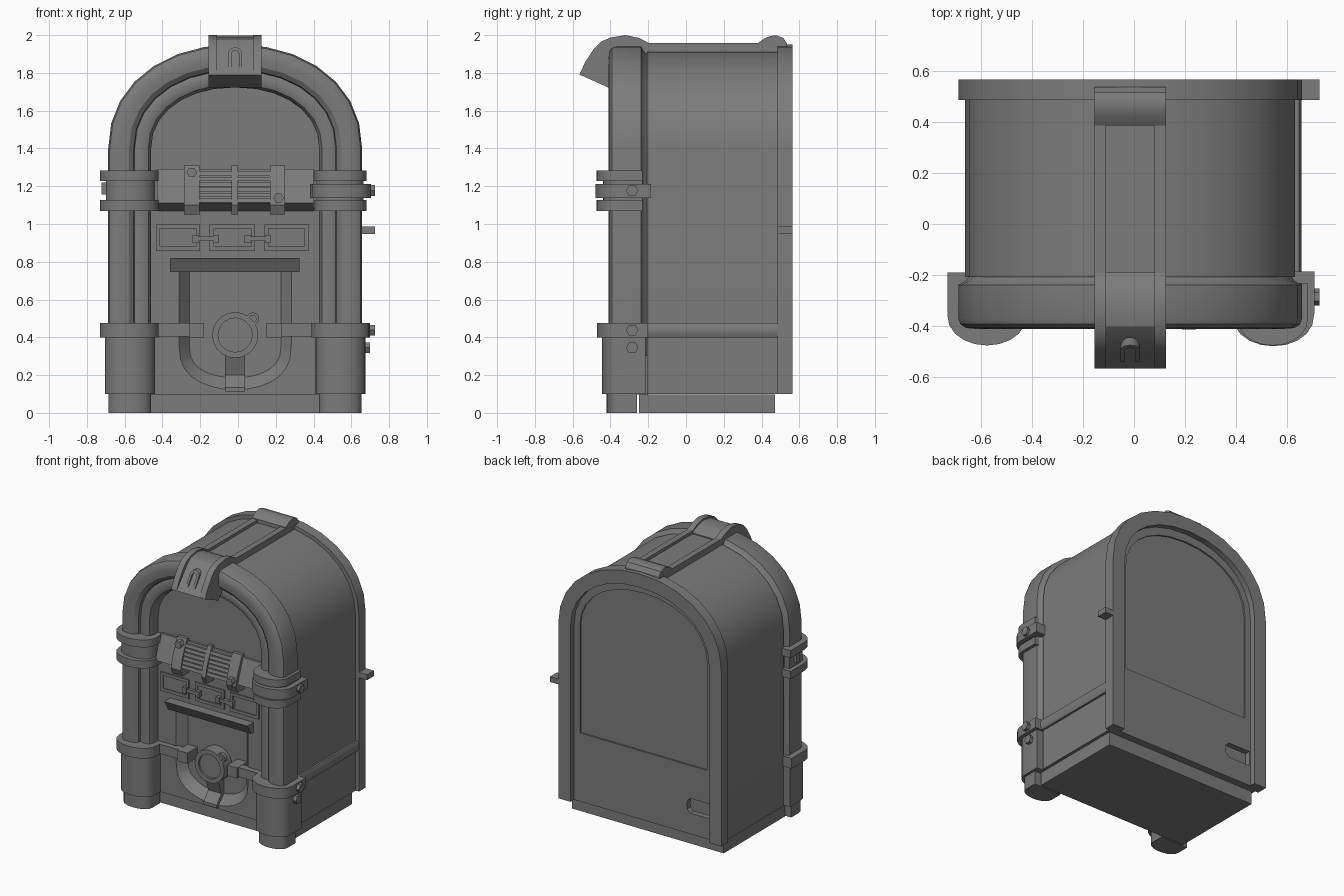
import bpy, bmesh, math

if "Cube" in bpy.data.objects:
    bpy.data.objects.remove(bpy.data.objects["Cube"])

CX = -0.015          # cabinet centre line
SPRING = 1.4         # height where the arch starts

grey = bpy.data.materials.new("cabinet_grey")
grey.diffuse_color = (0.2, 0.2, 0.2, 1)
grey.use_nodes = True
grey.node_tree.nodes["Principled BSDF"].inputs["Base Color"].default_value = grey.diffuse_color


def loft(name, rings):
    """Skin a row of equal-length closed cross sections."""
    bm = bmesh.new()
    vs = [[bm.verts.new(p) for p in r] for r in rings]
    n = len(rings[0])
    for a, b in zip(vs, vs[1:]):
        for i in range(n):
            bm.faces.new((a[i], a[(i + 1) % n], b[(i + 1) % n], b[i]))
    bm.faces.new(vs[0])
    bm.faces.new(vs[-1][::-1])
    bmesh.ops.recalc_face_normals(bm, faces=bm.faces)
    me = bpy.data.meshes.new(name)
    bm.to_mesh(me)
    bm.free()
    me.materials.append(grey)
    ob = bpy.data.objects.new(name, me)
    bpy.context.collection.objects.link(ob)
    return ob


def prism(name, pts, axis, a, b):
    """Extrude a 2D outline along x, y or z from a to b."""
    def put(p, t):
        return {"x": (t, p[0], p[1]), "y": (p[0], t, p[1]), "z": (p[0], p[1], t)}[axis]
    return loft(name, [[put(p, t) for p in pts] for t in (a, b)])


def box(name, x0, x1, y0, y1, z0, z1):
    return prism(name, [(x0, y0), (x1, y0), (x1, y1), (x0, y1)], "z", z0, z1)


def arch(half, top, bottom, spring=SPRING, n=14):
    """Upright arch outline from the left foot to the right foot."""
    pts = [(CX - half, bottom)]
    for i in range(n + 1):
        t = math.pi * (1 - i / n)
        c, s = math.cos(t), max(math.sin(t), 0)
        pts.append((CX + half * math.copysign(abs(c) ** 0.94, c),
                    spring + (top - spring) * s ** 0.94))
    return pts + [(CX + half, bottom)]


def arch_sweep(name, profile, bottom, half=0.672, top=1.95, spring=SPRING):
    """Sweep (inset, y) points around the arch."""
    runs = [[(x, y, z) for x, z in arch(half - d, top - d, bottom, spring)] for d, y in profile]
    return loft(name, [list(r) for r in zip(*runs)])


def dshape(x0, x1, y0, y1, n=10):
    """Plan outline: flat back, straight sides, bowed front."""
    c, h, d = (x0 + x1) / 2, (x1 - x0) / 2, (y1 - y0) * 0.43
    bow = [(c - h * math.cos(math.pi * i / n), y0 + d - d * math.sin(math.pi * i / n) ** 0.9)
           for i in range(1, n)]
    return [(x0, y1), (x0, y0 + d)] + bow + [(x1, y0 + d), (x1, y1)]


def disc(cx, cz, r, n=6):
    return [(cx + r * math.cos(2 * math.pi * i / n), cz + r * math.sin(2 * math.pi * i / n))
            for i in range(n)]


def cut(ob, cutter):
    m = ob.modifiers.new("cut", "BOOLEAN")
    m.object, m.solver = cutter, "EXACT"
    bpy.context.view_layer.objects.active = ob
    bpy.ops.object.modifier_apply(modifier=m.name)
    bpy.data.objects.remove(cutter)


def both(x0, x1):
    """The range and its mirror across the centre line."""
    return (("left", x0, x1), ("right", 2 * CX - x1, 2 * CX - x0))


# --- cabinet shell with rear hatch recess and finger slot, base and rear frame
body = prism("cabinet_body", arch(0.645, 1.922, 0.1), "y", -0.207, 0.522)
slot = [(-0.40, 0.255), (-0.375, 0.28), (-0.37, 0.31), (-0.375, 0.34), (-0.40, 0.365), (-0.58, 0.365), (-0.58, 0.255)]
cut(body, prism("slot_cutter", slot, "y", 0.48, 0.6))
cut(body, prism("hatch_cutter", arch(0.525, 1.79, 0.61), "y", 0.51, 0.6))
box("base_plinth", -0.64, 0.61, -0.25, 0.47, 0, 0.098)
arch_sweep("rear_frame", [(0, 0.485), (0, 0.565), (0.1, 0.565), (0.1, 0.485)], 0.1)
box("rear_latch", 0.64, 0.725, 0.485, 0.565, 0.948, 0.988)

# --- front panel with dished speaker well
panel = prism("front_panel", arch(0.5, 1.78, 0.098), "y", -0.283, -0.2)


def well(h, bottom, y):
    n = 14
    low = [(CX - h * math.cos(math.pi * i / n), y, 0.36 - (0.36 - bottom) * math.sin(math.pi * i / n) ** 0.75)
           for i in range(n + 1)]
    return [(CX - h, y, 0.78)] + low + [(CX + h, y, 0.78)]


cut(panel, loft("well_cutter", [well(0.303, 0.115, -0.29), well(0.243, 0.185, -0.22)]))

# --- arch tubes
tube = [(0.045, -0.2), (0.03, -0.222), (0, -0.238), (0, -0.37), (0.008, -0.392), (0.03, -0.407), (0.07, -0.41),
        (0.11, -0.405), (0.135, -0.385), (0.143, -0.35), (0.143, -0.2)]
arch_sweep("outer_tube", tube, 0.3)
inner = [(0.13, -0.22), (0.13, -0.36), (0.148, -0.368), (0.185, -0.373),
         (0.212, -0.362), (0.227, -0.335), (0.227, -0.22)]
arch_sweep("inner_tube", inner, 0.3)

# --- legs, feet and collars
for side, a, b in both(-0.705, -0.44):
    prism(side + "_leg", dshape(a, b, -0.445, -0.215), "z", 0.1, 0.41)
for side, a, b in both(-0.685, -0.46):
    prism(side + "_foot", dshape(a, b, -0.42, -0.26), "z", 0, 0.1)
for side, a, b in both(-0.73, -0.42):
    prism(side + "_lower_collar", dshape(a, b, -0.472, -0.2), "z", 0.398, 0.475)
for z0, z1 in ((1.227, 1.282), (1.07, 1.127)):
    prism("left_collar", dshape(-0.73, -0.42, -0.475, -0.19), "z", z0, z1)
    prism("right_collar", dshape(0.405, 0.68, -0.475, -0.23), "z", z0, z1)
prism("left_collar_core", dshape(-0.70, -0.44, -0.44, -0.22), "z", 1.12, 1.24)
prism("right_collar_core", dshape(0.415, 0.665, -0.44, -0.23), "z", 1.12, 1.24)
prism("right_clasp", dshape(0.385, 0.705, -0.478, -0.185), "z", 1.137, 1.212)
box("left_clasp_hook", -0.722, -0.69, -0.31, -0.27, 1.155, 1.22)
for z, x in ((1.177, 0.725), (0.438, 0.725), (0.345, 0.70)):
    prism("side_bolt", disc(-0.285, z, 0.033), "x", 0.64, x)
prism("side_rail", [(0.62, 0.398), (0.645, 0.398), (0.655, 0.42), (0.655, 0.455), (0.645, 0.475), (0.62, 0.475)],
      "y", -0.205, 0.485)

# --- arms reaching in from the lower collars
for side, a, b in both(-0.45, -0.24):
    box(side + "_arm", a, b, -0.325, -0.27, 0.405, 0.475)
for side, a, b in both(-0.26, -0.18):
    box(side + "_arm_pad", a, b, -0.34, -0.21, 0.398, 0.477)

# --- sloped selector display with slats, brackets and bolts
prism("display_ledge", [(-0.25, 1.29), (-0.30, 1.29), (-0.36, 1.11), (-0.283, 1.07), (-0.25, 1.07)], "x", -0.43, 0.40)


def slope(z):
    return -0.30 - (1.29 - z) * 0.33


for i in range(6):
    z = 1.115 + i * 0.028
    prism("display_slat", [(slope(z) + 0.02, z), (slope(z) - 0.015, z),
                           (slope(z + 0.022) - 0.015, z + 0.022), (slope(z + 0.022) + 0.02, z + 0.022)],
          "x", -0.21, 0.175)
for x0, x1 in ((-0.285, -0.205), (0.17, 0.25), (-0.035, 0.0)):
    prism("display_bracket", [(-0.27, 1.31), (slope(1.31) - 0.015, 1.31), (slope(1.18) - 0.028, 1.18),
                              (slope(1.1) - 0.02, 1.1), (-0.36, 1.05), (-0.27, 1.05)], "x", x0, x1)
prism("display_bolt", disc(-0.245, 1.273, 0.028), "y", -0.36, -0.3)
prism("display_bolt", disc(0.215, 1.137, 0.028), "y", -0.412, -0.3)

# --- row of three framed windows with clips
for x0, x1 in ((-0.435, -0.2), (-0.15, 0.09), (0.14, 0.375)):
    frame = box("window_frame", x0, x1, -0.294, -0.27, 0.858, 0.998)
    cut(frame, box("window_cutter", x0 + 0.022, x1 - 0.022, -0.32, -0.285, 0.88, 0.976))
for x0, x1 in ((-0.24, -0.1), (0.035, 0.175)):
    box("clip_bar", x0, x1, -0.308, -0.28, 0.91, 0.935)
    for a in (x0, x1 - 0.03):
        box("clip_tab", a, a + 0.03, -0.314, -0.28, 0.9, 0.943)

# --- hood above the speaker
prism("speaker_hood", [(-0.22, 0.82), (-0.355, 0.82), (-0.31, 0.745), (-0.22, 0.745)], "x", -0.36, 0.325)

# --- round medallion, its ring loop and hanging strap
prism("medallion", disc(CX, 0.412, 0.105, 20), "y", -0.295, -0.21)
rim = prism("medallion_rim", disc(CX, 0.412, 0.122, 20), "y", -0.315, -0.21)
cut(rim, prism("rim_cutter", disc(CX, 0.412, 0.09, 20), "y", -0.4, -0.30))
loop = prism("medallion_loop", disc(0.078, 0.498, 0.034, 12), "y", -0.315, -0.285)
cut(loop, prism("loop_cutter", disc(0.078, 0.498, 0.018, 12), "y", -0.4, -0.2))
prism("hanging_strap", [(-0.21, 0.31), (-0.29, 0.31), (-0.25, 0.2), (-0.305, 0.135), (-0.305, 0.112),
                        (-0.275, 0.112), (-0.21, 0.19)], "x", -0.07, 0.038)

# --- roof strap, rails, rear clip and front cap
box("roof_strap", -0.15, 0.12, -0.23, 0.5, 1.88, 1.935)
cap = [(-0.565, 1.79), (-0.535, 1.855), (-0.49, 1.925), (-0.45, 1.965), (-0.4, 1.987), (-0.32, 2.0),
       (-0.25, 1.985), (-0.19, 1.955), (-0.19, 1.88), (-0.3, 1.84), (-0.41, 1.722), (-0.55, 1.785)]
core = [(y + (0.024 if y < -0.42 and z > 1.8 else 0), z - (0.012 if z > 1.9 else 0)) for y, z in cap]
for side, a, b in both(-0.155, -0.11):
    box(side + "_roof_rail", a, b, -0.23, 0.5, 1.88, 1.957)
    prism(side + "_cap_rail", cap, "x", a, b)
prism("front_cap", core, "x", -0.11, 0.08)
hook = arch_sweep("cap_hook", [(0, -0.54), (0, -0.49), (0.017, -0.49), (0.017, -0.54)], 1.83,
                  half=0.037, top=1.935, spring=1.9)
for v in hook.data.vertices:          # lean the hook back with the cap face
    v.co.y += (v.co.z - 1.83) * 0.63
prism("rear_clip", [(0.385, 1.9), (0.385, 1.962), (0.42, 1.985), (0.45, 1.996), (0.48, 1.998), (0.515, 1.985),
                    (0.535, 1.955), (0.535, 1.9)], "x", -0.155, 0.125)

# --- smooth curved parts, keep hard edges crisp
bpy.ops.object.select_all(action="SELECT")
bpy.context.view_layer.objects.active = body
bpy.ops.object.shade_smooth_by_angle(angle=math.radians(30))
